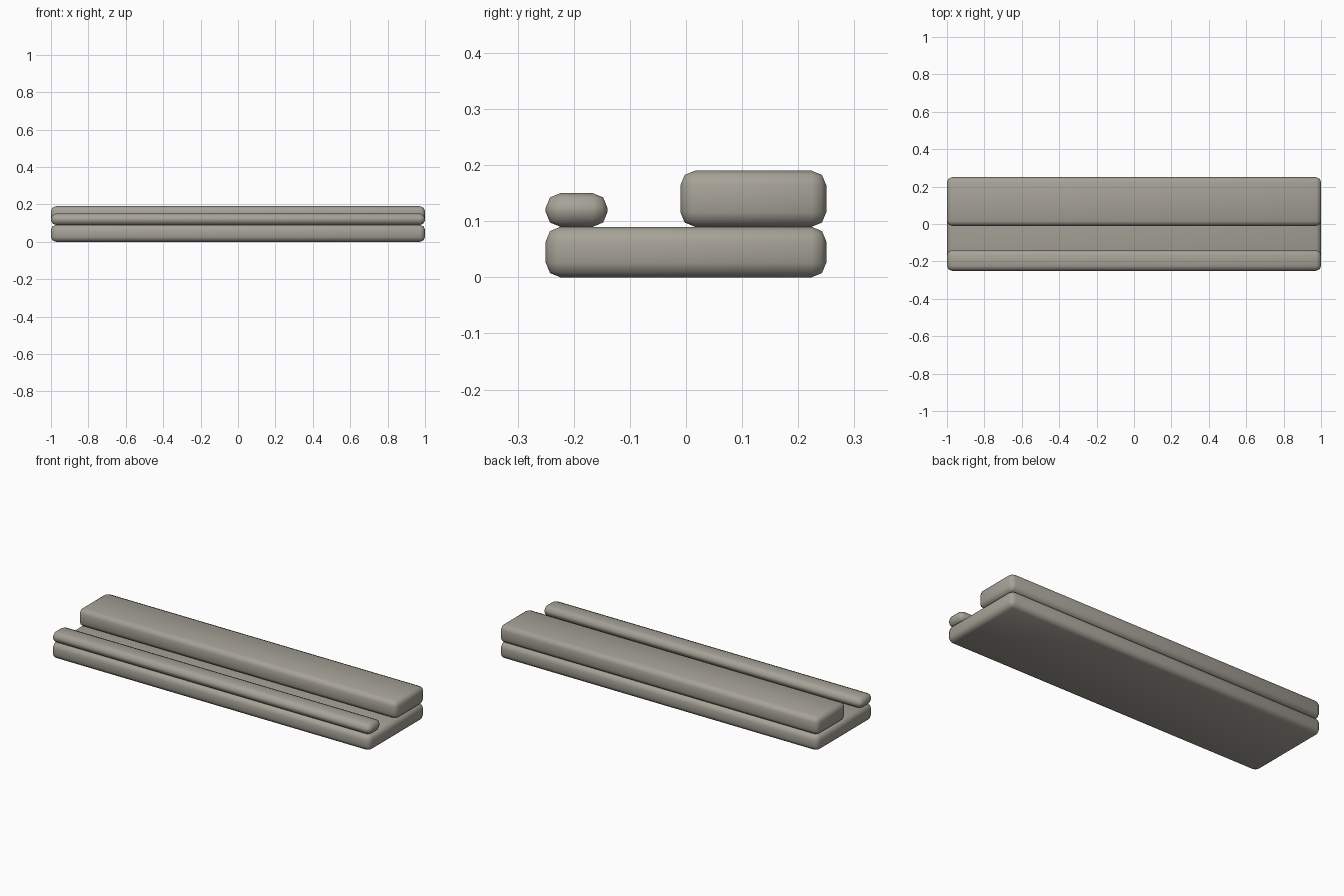
import bpy

if "Cube" in bpy.data.objects:
    bpy.data.objects.remove(bpy.data.objects["Cube"])

stone = bpy.data.materials.new("warm_grey_stone")
stone.diffuse_color = (0.38, 0.36, 0.31, 1.0)
stone.use_nodes = True
stone.node_tree.nodes["Principled BSDF"].inputs["Base Color"].default_value = stone.diffuse_color


def slab(name, y0, y1, z0, z1, bevel=0.026):
    """Full-length rounded slab between the given y and z limits."""
    bpy.ops.mesh.primitive_cube_add(size=1, location=(0, (y0 + y1) / 2, (z0 + z1) / 2))
    ob = bpy.context.object
    ob.name = name
    ob.scale = (2.0, y1 - y0, z1 - z0)
    bpy.ops.object.transform_apply(location=False, rotation=False, scale=True)
    mod = ob.modifiers.new("rounded_edges", 'BEVEL')
    mod.width = bevel
    mod.segments = 2
    bpy.ops.object.modifier_apply(modifier=mod.name)
    bpy.ops.object.shade_smooth()
    ob.data.materials.append(stone)
    return ob


# Wide base, thick rear step and thin front rail
slab("base_slab", -0.25, 0.25, 0.0, 0.09)
slab("rear_step", -0.01, 0.25, 0.09, 0.19)
slab("front_rail", -0.25, -0.14, 0.09, 0.15)
